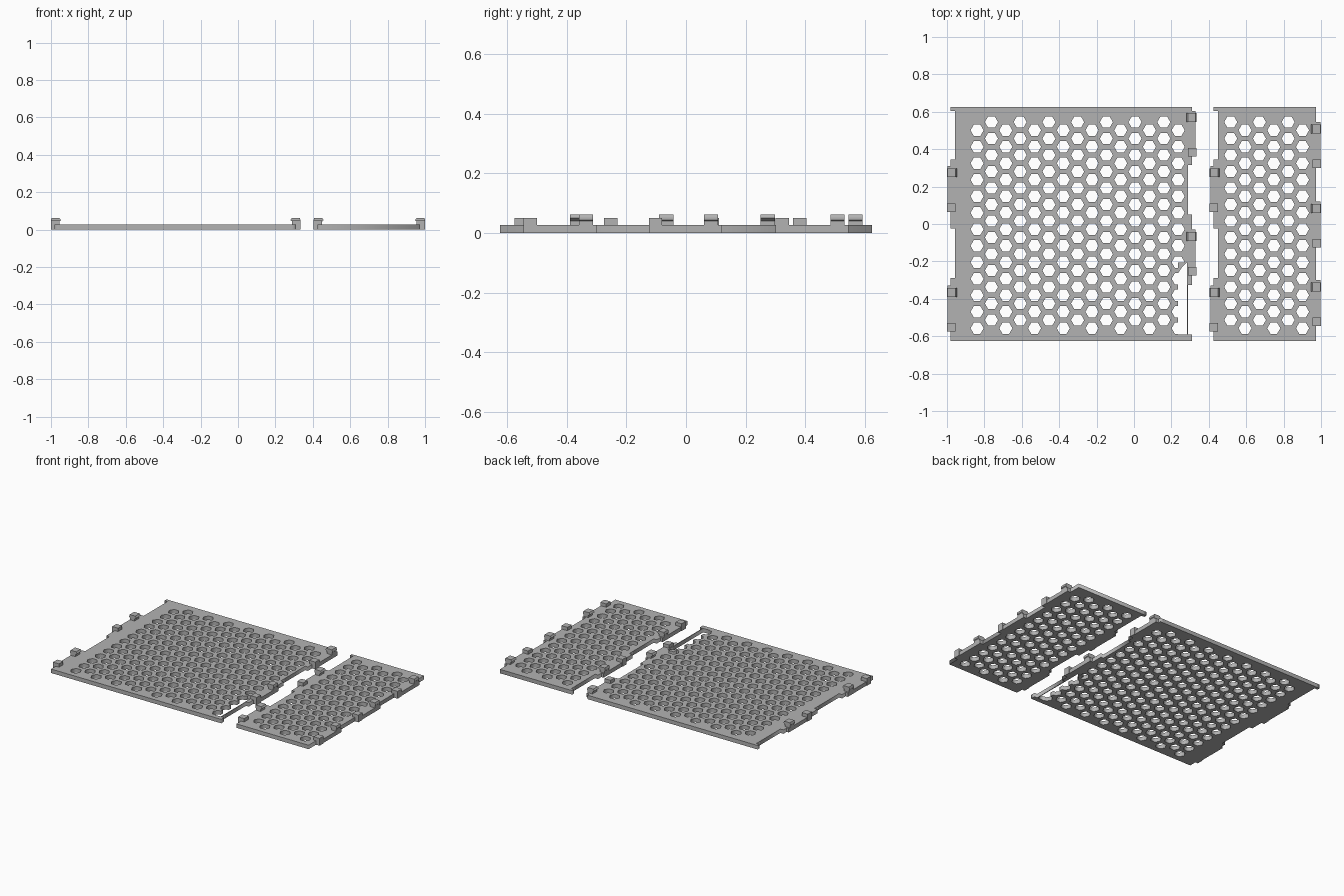
import bpy, bmesh, math

if "Cube" in bpy.data.objects:
    bpy.data.objects.remove(bpy.data.objects["Cube"])

T = 0.027                     # plate thickness
STEP, PITCH, R = 0.0768, 0.0882, 0.035   # honeycomb column step, row pitch, hole radius
AP = R * math.sqrt(3) / 2

grey = bpy.data.materials.new("plain_grey")
grey.diffuse_color = (0.45, 0.45, 0.45, 1)
grey.use_nodes = True
grey.node_tree.nodes["Principled BSDF"].inputs["Base Color"].default_value = grey.diffuse_color


def hexagon(cx, cy):
    return [(cx + R * math.cos(math.pi / 3 * i), cy + R * math.sin(math.pi / 3 * i))
            for i in range(6)]


def edge(x_body, x_tab, tabs):
    """Stepped side from front to back; tabs are (y0, y1) stretches set out to x_tab."""
    pts = []
    for y0, y1 in tabs:
        pts += [(x_body, y0), (x_tab, y0), (x_tab, y1), (x_body, y1)]
    return pts


def plate(name, left, right, holes):
    """Flat sheet with holes, filled from closed 2D outlines."""
    cu = bpy.data.curves.new(name, 'CURVE')
    cu.dimensions, cu.fill_mode, cu.extrude = '2D', 'BOTH', T / 2
    for loop in [right + left[::-1]] + holes:
        sp = cu.splines.new('POLY')
        sp.points.add(len(loop) - 1)
        for p, (x, y) in zip(sp.points, loop):
            p.co = (x, y, 0, 1)
        sp.use_cyclic_u = True
    ob = bpy.data.objects.new(name, cu)
    ob.location.z = T / 2
    bpy.context.collection.objects.link(ob)
    cu.materials.append(grey)
    bpy.ops.object.select_all(action='DESELECT')
    ob.select_set(True)
    bpy.context.view_layer.objects.active = ob
    bpy.ops.object.convert(target='MESH')


def clip(name, x, d, ytop):
    """Edge clip: thin bar, low block at the front end, hooked post at the back end."""
    bm = bmesh.new()

    def prism(profile, y0, y1):
        a = [bm.verts.new((x + d * u, y0, z)) for u, z in profile]
        b = [bm.verts.new((x + d * u, y1, z)) for u, z in profile]
        n = len(a)
        bm.faces.new(a)
        bm.faces.new(b[::-1])
        for i in range(n):
            bm.faces.new((a[i], b[i], b[(i + 1) % n], a[(i + 1) % n]))

    prism([(0.004, 0), (0.04, 0), (0.04, T), (0.004, T)], ytop - 0.245, ytop)
    prism([(0, 0), (0.045, 0), (0.045, 0.05), (0, 0.05)], ytop - 0.245, ytop - 0.2)
    prism([(0.004, 0), (0.04, 0), (0.04, 0.04), (0.054, 0.05), (0.046, 0.062),
           (0.004, 0.062), (0, 0.052), (0, 0.044), (0.004, 0.04)], ytop - 0.06, ytop - 0.012)
    bmesh.ops.recalc_face_normals(bm, faces=bm.faces)
    me = bpy.data.meshes.new(name)
    bm.to_mesh(me)
    bm.free()
    me.materials.append(grey)
    bpy.context.collection.objects.link(bpy.data.objects.new(name, me))


def honeycomb(x0, columns, first_high):
    """Centres of the staggered holes, 13 per column."""
    return [(x0 + STEP * k, (0.545 if (k % 2 == 0) == first_high else 0.501) - PITCH * j)
            for k in range(columns) for j in range(13)]


LEFT_TABS = [(-0.625, -0.29), (-0.025, 0.345), (0.605, 0.625)]

# Wide plate: the last column's front holes open into one ragged slot
cells = honeycomb(-0.839, 15, False)
x_last = -0.839 + STEP * 14
slot_cells = [(x, y) for x, y in cells if abs(x - x_last) < 0.01 and y < -0.21]
holes = [hexagon(x, y) for x, y in cells if (x, y) not in slot_cells]
slot = [(0.284, -0.592), (0.284, -0.205), (x_last, -0.205)]
for x, y in slot_cells:
    slot += [(x, y + AP), (x - R / 2, y + AP), (x - R, y), (x - R / 2, y - AP), (x, y - AP)]
slot.append((x_last, -0.592))
plate("wide_plate", edge(-0.957, -0.98, LEFT_TABS),
      edge(0.289, 0.31, [(-0.625, -0.592), (-0.325, 0.05), (0.315, 0.625)]),
      holes + [slot])

# Narrow plate
plate("narrow_plate", edge(0.448, 0.425, LEFT_TABS), [(0.973, -0.625), (0.973, 0.625)],
      [hexagon(x, y) for x, y in honeycomb(0.517, 6, True)])

# Clips along the four long edges
for name, x, d, tops in [("wide_left_clip", -1.0, 1, (0.31, -0.33)),
                         ("wide_right_clip", 0.334, -1, (0.605, -0.03)),
                         ("narrow_left_clip", 0.404, 1, (0.31, -0.33)),
                         ("narrow_right_clip", 1.0, -1, (0.545, 0.12, -0.30))]:
    for i, y in enumerate(tops):
        clip(f"{name}_{i + 1}", x, d, y)
